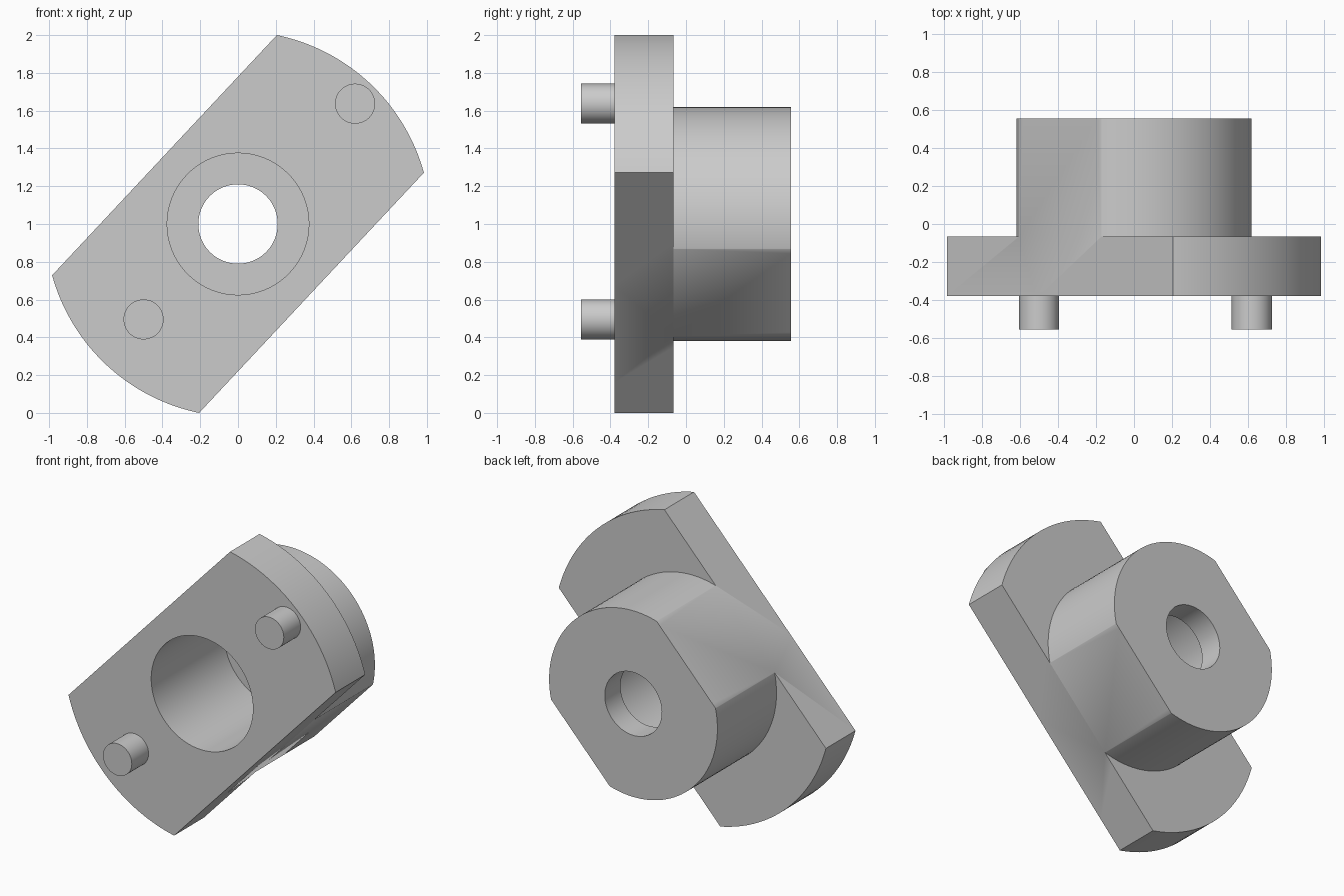
import bpy, bmesh, math
from mathutils import Matrix, Vector

cube = bpy.data.objects.get("Cube")
if cube:
    bpy.data.objects.remove(cube, do_unlink=True)

TILT = Matrix.Rotation(math.radians(-46.9), 4, 'Y')
CENTRE = Matrix.Translation((0, 0, 1))
HALF_WIDTH = 0.533
FRONT, STEP, LEDGE, BACK = -0.378, -0.067, 0.39, 0.555

grey = bpy.data.materials.new("plain grey")
grey.use_nodes = True
grey.diffuse_color = (0.6, 0.6, 0.6, 1)
grey.node_tree.nodes["Principled BSDF"].inputs["Base Color"].default_value = grey.diffuse_color


def make_object(name, bm, matrix):
    bm.transform(matrix)
    bmesh.ops.recalc_face_normals(bm, faces=bm.faces)
    mesh = bpy.data.meshes.new(name)
    bm.to_mesh(mesh)
    bm.free()
    mesh.materials.append(grey)
    obj = bpy.data.objects.new(name, mesh)
    bpy.context.collection.objects.link(obj)
    return obj


def activate(obj):
    bpy.ops.object.select_all(action='DESELECT')
    obj.select_set(True)
    bpy.context.view_layer.objects.active = obj


def smooth(obj):
    activate(obj)
    bpy.ops.object.shade_smooth_by_angle(angle=math.radians(30))


def lathe(name, profile, matrix, steps):
    # Spin a closed (radius, y) outline around the y axis
    bm = bmesh.new()
    verts = [bm.verts.new((r, y, 0)) for r, y in profile]
    edges = [bm.edges.new((verts[i - 1], verts[i])) for i in range(len(verts))]
    bmesh.ops.spin(bm, geom=verts + edges, cent=(0, 0, 0), axis=(0, 1, 0),
                   angle=math.tau, steps=steps)
    bmesh.ops.remove_doubles(bm, verts=bm.verts, dist=1e-5)
    return make_object(name, bm, matrix)


# Flange and boss turned as one piece with a stepped bore
body = lathe("flanged_body", [
    (0.375, FRONT), (1.021, FRONT), (1.021, STEP), (0.62, STEP),
    (0.62, BACK), (0.21, BACK), (0.21, LEDGE), (0.375, LEDGE)],
    CENTRE @ TILT, 128)

# Slab that leaves two parallel flats along the whole body
bm = bmesh.new()
bmesh.ops.create_cube(bm, size=1)
bmesh.ops.scale(bm, vec=Vector((3, 3, 2 * HALF_WIDTH)), verts=bm.verts)
slab = make_object("flats_cutter", bm, CENTRE @ TILT)
slab.hide_render = True

flats = body.modifiers.new("flats", 'BOOLEAN')
flats.operation = 'INTERSECT'
flats.solver = 'EXACT'
flats.object = slab
activate(body)
bpy.ops.object.modifier_apply(modifier=flats.name)
bpy.data.objects.remove(slab, do_unlink=True)
smooth(body)

# Two drive pins on the front face
for name, x, z in (("upper_pin", 0.62, 1.637), ("lower_pin", -0.5, 0.495)):
    bm = bmesh.new()
    bmesh.ops.create_cone(bm, cap_ends=True, segments=48, radius1=0.106,
                          radius2=0.106, depth=0.187)
    place = Matrix.Translation((x, -0.4615, z)) @ Matrix.Rotation(math.pi / 2, 4, 'X')
    smooth(make_object(name, bm, place))
